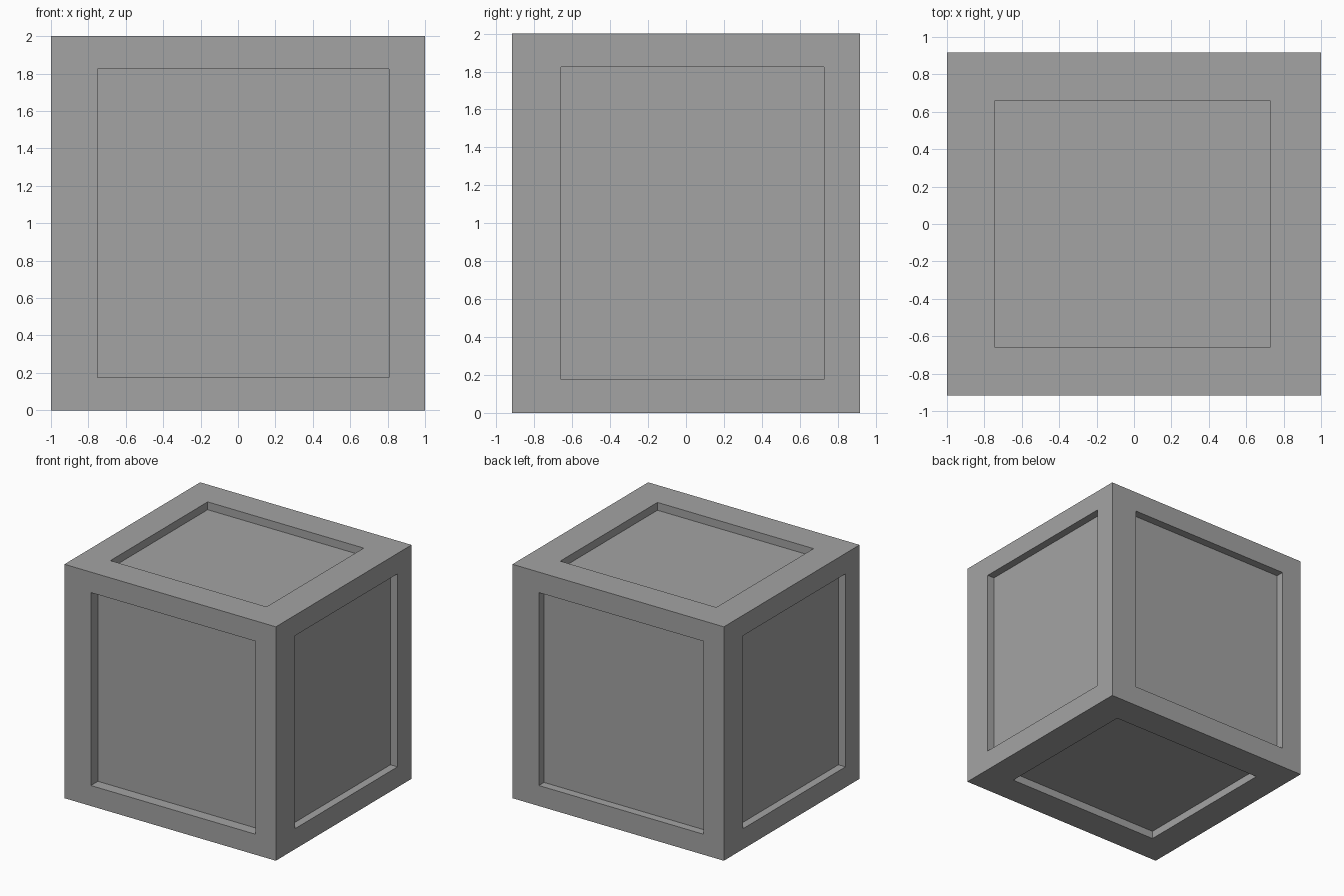
import bpy
import bmesh
from mathutils import Vector

# Remove the default object
cube = bpy.data.objects.get("Cube")
if cube:
    bpy.data.objects.remove(cube, do_unlink=True)

# Single plain grey material
grey = bpy.data.materials.new("plain_grey")
grey.use_nodes = True
colour = (0.37, 0.37, 0.37, 1.0)
grey.diffuse_color = colour
shader = next(n for n in grey.node_tree.nodes if n.type == 'BSDF_PRINCIPLED')
shader.inputs["Base Color"].default_value = colour

X, Y, Z = Vector((1, 0, 0)), Vector((0, 1, 0)), Vector((0, 0, 1))
HALF = Vector((1.0, 0.917, 1.0))
CENTRE = Vector((0, 0, 1))


def half_size(axis):
    return sum(abs(a) * h for a, h in zip(axis, HALF))


def recessed_side(bm, u, v, u_range, v_range, depth):
    """One box side: a flat frame, four recess walls and a sunken panel."""
    n = u.cross(v)
    hu, hv, hn = half_size(u), half_size(v), half_size(n)

    def loop(us, vs, height):
        corners = ((0, 0), (1, 0), (1, 1), (0, 1))
        return [bm.verts.new(CENTRE + u * us[i] + v * vs[j] + n * height)
                for i, j in corners]

    outer = loop((-hu, hu), (-hv, hv), hn)
    rim = loop(u_range, v_range, hn)
    floor = loop(u_range, v_range, hn - depth)
    for a, b in ((outer, rim), (rim, floor)):
        for i in range(4):
            j = (i + 1) % 4
            bm.faces.new((a[i], a[j], b[j], b[i]))
    bm.faces.new(floor)


bm = bmesh.new()
upright = (-0.825, 0.825)

# Front and back
recessed_side(bm, X, Z, (-0.75, 0.808), upright, 0.095)
recessed_side(bm, -X, Z, (-0.75, 0.808), upright, 0.07)

# Right and left
for u in (Y, -Y):
    recessed_side(bm, u, Z, (-0.66, 0.727), upright, 0.067)

# Top and bottom
for v in (Y, -Y):
    recessed_side(bm, X, v, (-0.747, 0.73), (-0.657, 0.657), 0.067)

# Weld the six sides into one closed box
bmesh.ops.remove_doubles(bm, verts=bm.verts, dist=0.0001)
mesh = bpy.data.meshes.new("recessed_box")
bm.to_mesh(mesh)
bm.free()
mesh.materials.append(grey)
box = bpy.data.objects.new("recessed_box", mesh)
bpy.context.collection.objects.link(box)
